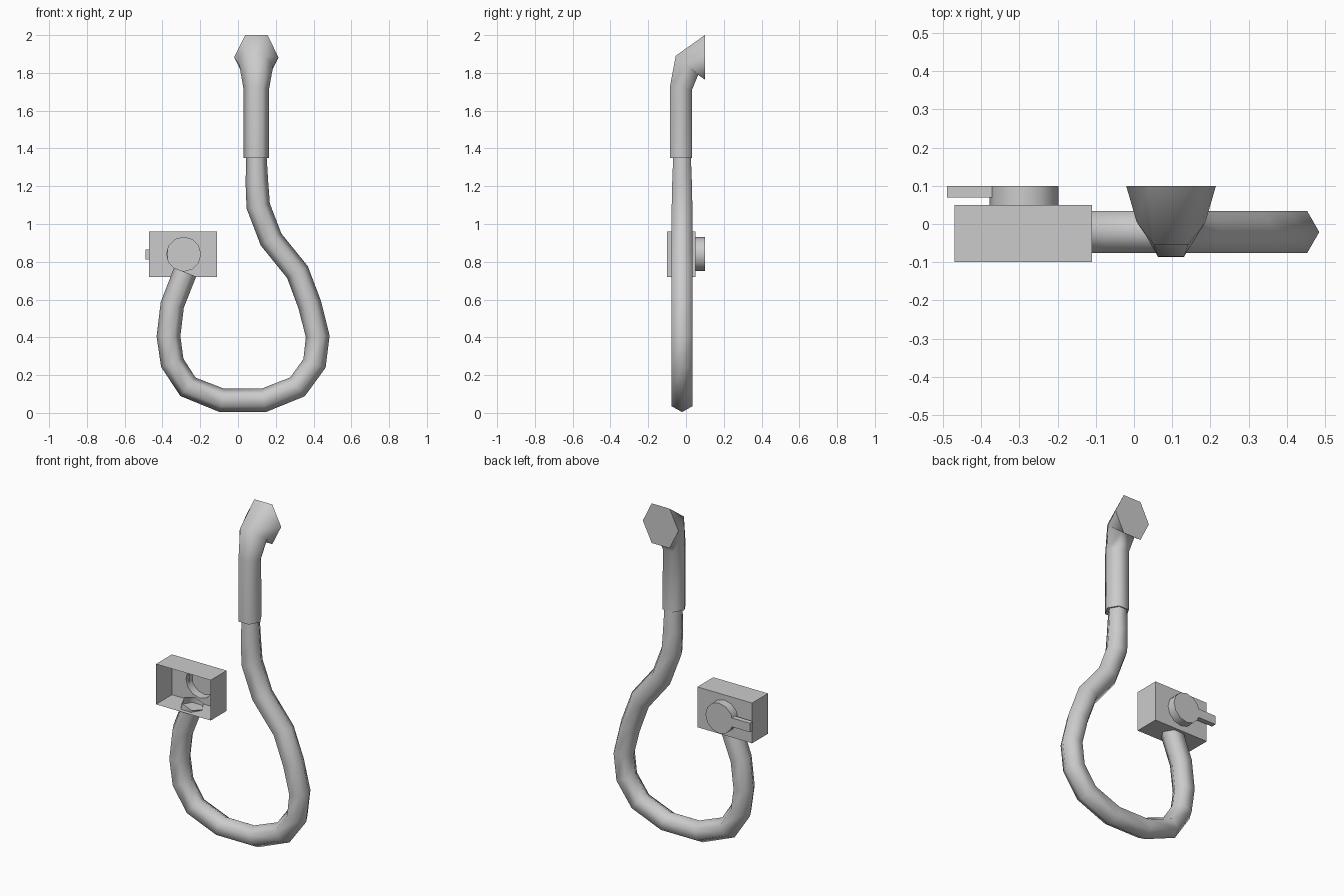
import bpy, bmesh, math
from mathutils import Vector

if "Cube" in bpy.data.objects:
    bpy.data.objects.remove(bpy.data.objects["Cube"])


def make_object(name, bm, angle=None):
    bmesh.ops.recalc_face_normals(bm, faces=bm.faces)
    mesh = bpy.data.meshes.new(name)
    bm.to_mesh(mesh)
    bm.free()
    obj = bpy.data.objects.new(name, mesh)
    bpy.context.collection.objects.link(obj)
    if angle:
        bpy.ops.object.select_all(action='DESELECT')
        bpy.context.view_layer.objects.active = obj
        obj.select_set(True)
        bpy.ops.object.shade_smooth_by_angle(angle=math.radians(angle))
    return obj


def tube(name, points, side, phase=0, capped=False, end_tangent=None):
    """Six-sided tube; points are (centre, radius along side, other radius)."""
    bm = bmesh.new()
    centres = [Vector(p[0]) for p in points]
    side = Vector(side)
    rings = []
    last = len(points) - 1
    for i, (c, ru, rv) in enumerate(points):
        c = centres[i]
        t = Vector()
        if i > 0:
            t += (c - centres[i - 1]).normalized()
        if i < last:
            t += (centres[i + 1] - c).normalized()
        if i == last and end_tangent:
            t = Vector(end_tangent)
        v = t.normalized().cross(side)
        angles = [math.radians(60 * k + phase) for k in range(6)]
        rings.append([bm.verts.new(c + side * ru * math.cos(a) + v * rv * math.sin(a))
                      for a in angles])
    for a, b in zip(rings, rings[1:]):
        for k in range(6):
            j = (k + 1) % 6
            bm.faces.new((a[k], a[j], b[j], b[k]))
    if capped:
        bm.faces.new(rings[0])
        bm.faces.new(rings[-1])
    return make_object(name, bm, 65)


# Hanging hose: U-shaped path in the x-z plane
path = [(-0.28, 0.745), (-0.348, 0.572), (-0.368, 0.405), (-0.348, 0.265),
        (-0.265, 0.138), (-0.085, 0.066), (0.135, 0.066), (0.315, 0.138),
        (0.405, 0.262), (0.422, 0.405), (0.38, 0.572), (0.315, 0.745),
        (0.175, 0.918), (0.107, 1.095), (0.1, 1.22), (0.097, 1.38)]
radii = [0.063] * 14 + [0.06, 0.053]
tube("hose", [((x, -0.021, z), r, r) for (x, z), r in zip(path, radii)],
     (0, 1, 0), phase=30)

# Grip that bends and flares into the spray head
tube("shower_handle", [((0.097, -0.027, 1.35), 0.068, 0.068),
                       ((0.097, -0.027, 1.717), 0.068, 0.068),
                       ((0.097, 0.005, 1.84), 0.09, 0.09),
                       ((0.097, 0.1, 1.8825), 0.1175, 0.136)],
     (1, 0, 0), capped=True, end_tangent=(0, 1, 0))

# Valve housing: thin box open at the front, hollow dial raised from its back wall
bm = bmesh.new()
corners = [(-0.47, 0.72), (-0.11, 0.72), (-0.11, 0.96), (-0.47, 0.96)]
dial = [(-0.288 + 0.09 * math.cos(k * math.tau / 12),
         0.84 + 0.09 * math.sin(k * math.tau / 12)) for k in range(12)]


def loop(outline, y):
    return [bm.verts.new((x, y, z)) for x, z in outline]


def bridge(a, b):
    for k in range(len(a)):
        j = (k + 1) % len(a)
        bm.faces.new((a[k], a[j], b[j], b[k]))


front, back = loop(corners, -0.1), loop(corners, 0.05)
base, top = loop(dial, 0.05), loop(dial, 0.1)
wall_edges = [bm.edges.new((r[k], r[(k + 1) % len(r)]))
              for r in (back, base) for k in range(len(r))]
bmesh.ops.triangle_fill(bm, edges=wall_edges, use_beauty=True, normal=(0, 1, 0))
bridge(front, back)
bridge(base, top)
bm.faces.new(top)
make_object("valve_housing", bm, 35)

# Small lever on the dial
bm = bmesh.new()
bmesh.ops.create_cube(bm, size=1)
for v in bm.verts:
    v.co = Vector((-0.43 + v.co.x * 0.12, 0.085 + v.co.y * 0.03, 0.8375 + v.co.z * 0.053))
make_object("valve_lever", bm)
